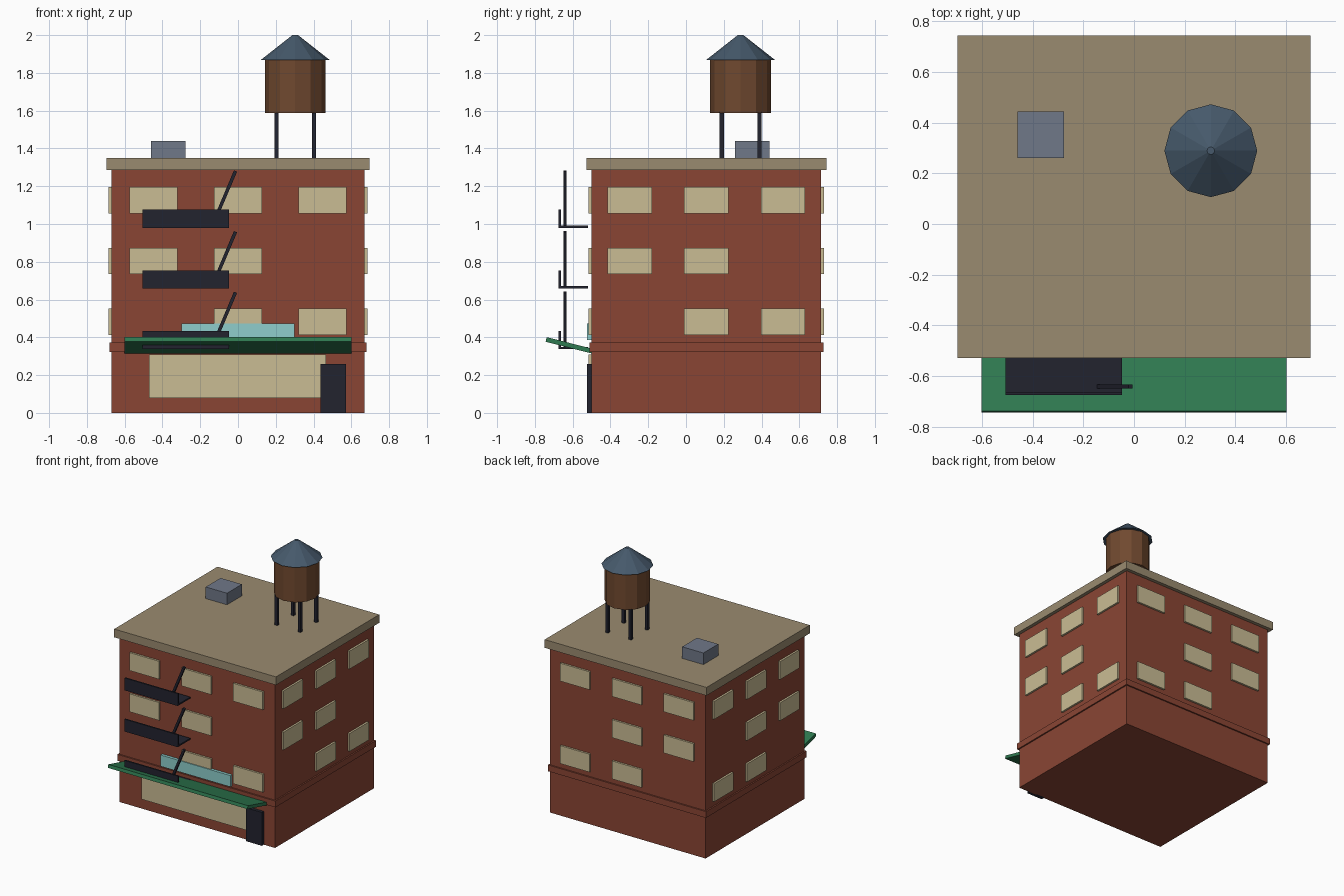
import bpy
import math
from mathutils import Matrix

cube = bpy.data.objects.get("Cube")
if cube:
    bpy.data.objects.remove(cube, do_unlink=True)


def material(name, r, g, b):
    """Flat colour given as 0-255 sRGB, stored as linear."""
    lin = [((c / 255 + 0.055) / 1.055) ** 2.4 for c in (r, g, b)] + [1.0]
    m = bpy.data.materials.new(name)
    m.use_nodes = True
    m.diffuse_color = lin
    m.node_tree.nodes["Principled BSDF"].inputs["Base Color"].default_value = lin
    return m


brick = material("red brick", 138, 69, 52)
stone = material("tan stone", 154, 139, 112)
glass = material("warm window", 202, 188, 148)
iron = material("dark iron", 34, 35, 47)
green = material("green awning", 47, 122, 81)
teal = material("pale teal", 142, 206, 204)
wood = material("brown wood", 112, 73, 47)
slate = material("blue slate", 70, 89, 107)
grey = material("grey metal", 112, 120, 136)


def box(name, mat, center, size, rot=(0, 0, 0)):
    bpy.ops.mesh.primitive_cube_add(size=1, location=center, rotation=rot)
    ob = bpy.context.object
    ob.name = name
    ob.data.transform(Matrix.Diagonal((*size, 1)))
    ob.data.materials.append(mat)
    return ob


def span(name, mat, x, y, z):
    """Box from its (low, high) limits on each axis."""
    lims = (x, y, z)
    return box(name, mat, [(a + b) / 2 for a, b in lims], [b - a for a, b in lims])


def cone(name, mat, x, y, z, r1, r2):
    bpy.ops.mesh.primitive_cone_add(vertices=12, radius1=r1, radius2=r2,
                                    depth=z[1] - z[0], location=(x, y, sum(z) / 2))
    ob = bpy.context.object
    ob.name = name
    ob.data.materials.append(mat)


# Main block, belt course and roof cornice
W, D, CY = 0.67, 0.6085, 0.1075
FRONT = CY - D


def slab(name, mat, grow, z):
    span(name, mat, (-W - grow, W + grow), (CY - D - grow, CY + D + grow), z)


slab("building_body", brick, 0, (0, 1.286))
slab("belt_course", brick, 0.011, (0.323, 0.372))
slab("roof_cornice", stone, 0.027, (1.286, 1.35))

# Windows: three per floor, one gap on each of the two lower floors
T = 0.03
FLOOR = 0.321
for floor in range(3):
    z = 0.483 + FLOOR * floor
    for col in (-1, 0, 1):
        if (floor, col) in ((0, -1), (1, 1)):
            continue
        for side, label in ((-1, "front"), (1, "back")):
            box(f"window_{label}", glass, (col * 0.447, CY + side * D, z), (0.255, T, 0.14))
        for side, label in ((-1, "right"), (1, "left")):
            box(f"window_{label}", glass, (side * W, CY + col * 0.406, z), (T, 0.235, 0.14))

# Street level: shop window, door, sign and tilted awning
span("shop_window", glass, (-0.47, 0.467), (FRONT - 0.014, FRONT + 0.01), (0.08, 0.308))
span("door", iron, (0.437, 0.573), (FRONT - 0.024, FRONT + 0.01), (0, 0.26))
span("sign_board", teal, (-0.3, 0.3), (FRONT - 0.022, FRONT + 0.01), (0.385, 0.473))
box("awning", green, (0, -0.619, 0.358), (1.204, 0.25, 0.025), (-0.25, 0, 0))

# Fire escape: platform, railing and leaning ladder per floor
for floor in range(3):
    z = 0.338 + FLOOR * floor
    span("escape_platform", iron, (-0.506, -0.047), (-0.672, -0.52), (z, z + 0.012))
    span("escape_railing", iron, (-0.506, -0.047), (-0.674, -0.662), (z, z + 0.096))
    box("escape_ladder", iron, (-0.076, -0.641, z + 0.152), (0.018, 0.015, 0.322), (0, 0.4, 0))

# Rooftop water tank
TX, TY = 0.303, 0.289
for sx in (-1, 1):
    for sy in (-1, 1):
        box("tank_leg", iron, (TX + sx * 0.1, TY + sy * 0.1, 1.467), (0.022, 0.022, 0.25))
cone("tank_barrel", wood, TX, TY, (1.587, 1.87), 0.161, 0.161)
cone("tank_roof", slate, TX, TY, (1.868, 2.0), 0.183, 0.015)

# Rooftop vent unit
span("roof_vent", grey, (-0.46, -0.277), (0.26, 0.443), (1.345, 1.44))
